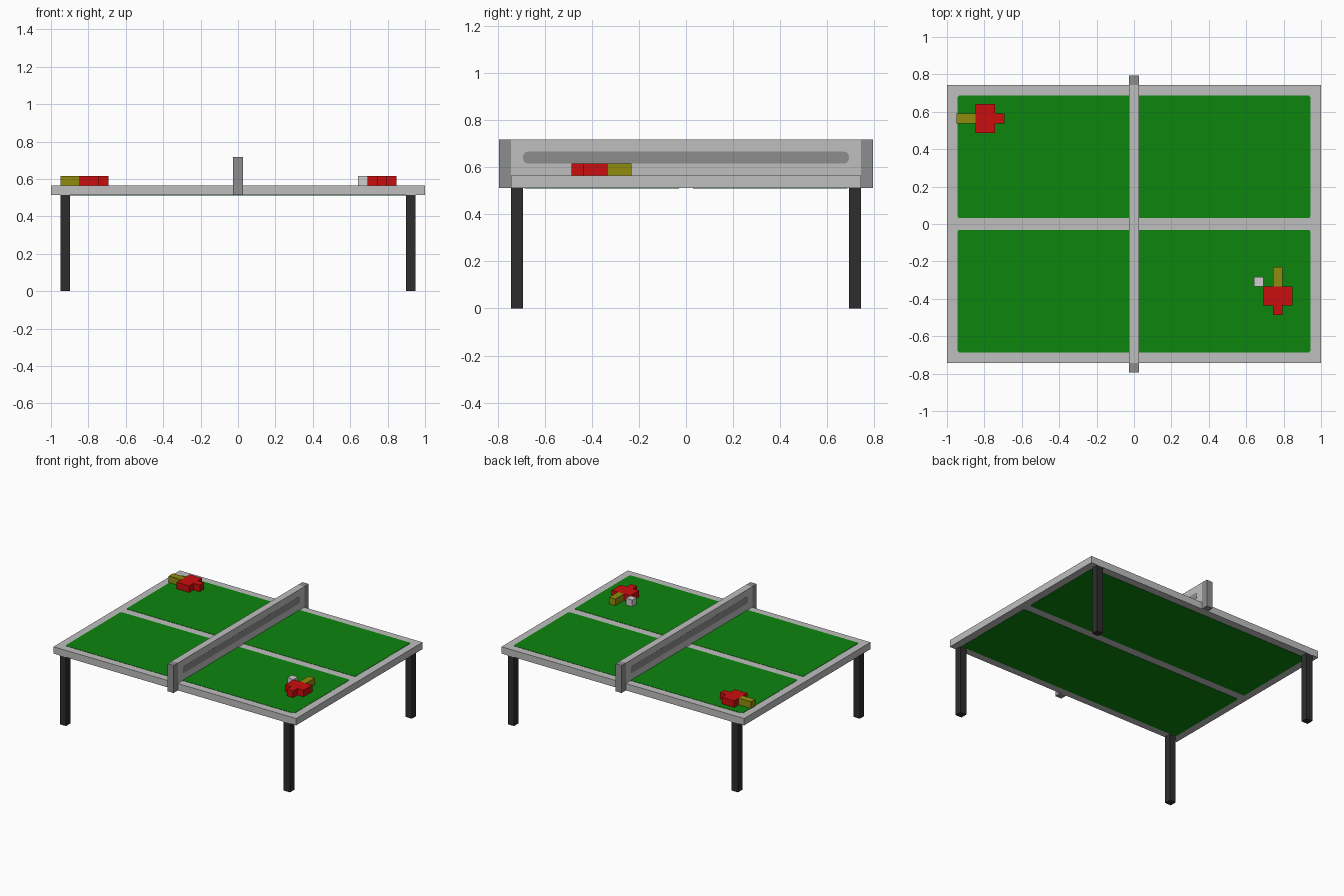
import bpy
import bmesh
import math
from mathutils import Matrix, Vector

cube = bpy.data.objects.get("Cube")
if cube:
    bpy.data.objects.remove(cube, do_unlink=True)

U = 2 / 39      # size of one block unit
PLATE = 0.04    # painted plate thickness in block units


def material(name, r, g, b):
    m = bpy.data.materials.new(name)
    m.use_nodes = True
    m.diffuse_color = (r, g, b, 1)
    m.node_tree.nodes["Principled BSDF"].inputs["Base Color"].default_value = (r, g, b, 1)
    return m


light_grey = material("light grey", 0.52, 0.52, 0.52)
mid_grey = material("mid grey", 0.27, 0.27, 0.27)
green = material("table green", 0.004, 0.235, 0.004)
red = material("paddle red", 0.6, 0.004, 0.004)
olive = material("handle olive", 0.28, 0.26, 0.004)
black = material("leg black", 0.027, 0.027, 0.027)
white = material("ball white", 0.62, 0.62, 0.62)


def finish(name, bm, mat):
    bmesh.ops.scale(bm, vec=(U, U, U), verts=bm.verts)
    bmesh.ops.recalc_face_normals(bm, faces=bm.faces)
    mesh = bpy.data.meshes.new(name)
    bm.to_mesh(mesh)
    bm.free()
    mesh.materials.append(mat)
    obj = bpy.data.objects.new(name, mesh)
    bpy.context.collection.objects.link(obj)
    return obj


def box(name, lo, hi, mat, round_axis=None, radius=0.25, turn=Matrix()):
    """Box between two corners; edges along round_axis can be rounded."""
    lo, hi = Vector(lo), Vector(hi)
    bm = bmesh.new()
    bmesh.ops.create_cube(bm, size=1)
    bmesh.ops.scale(bm, vec=hi - lo, verts=bm.verts)
    if round_axis is not None:
        edges = [e for e in bm.edges
                 if abs(e.verts[0].co[round_axis] - e.verts[1].co[round_axis]) > 1e-4]
        bmesh.ops.bevel(bm, geom=edges, offset=radius, segments=3, profile=0.5, affect='EDGES')
    bmesh.ops.translate(bm, vec=(lo + hi) / 2, verts=bm.verts)
    bmesh.ops.transform(bm, matrix=turn, verts=bm.verts)
    return finish(name, bm, mat)


# Table top with green panels above and below
box("table_top", (-19.5, -14.5, 10), (19.5, 14.5, 11), light_grey)
for side, y0, y1 in (("front", -13.4, -0.6), ("back", 0.6, 13.4)):
    for level, z in (("upper", 11), ("lower", 10 - PLATE)):
        box(f"{level}_{side}_panel", (-18.4, y0, z), (18.4, y1, z + PLATE), green, 2)

# Legs
for sx, xname in ((-1, "right"), (1, "left")):
    for sy, yname in ((-1, "front"), (1, "back")):
        x, y = 18 * sx, 14 * sy
        box(f"{yname}_{xname}_leg", (x - 0.5, y - 0.5, 0), (x + 0.5, y + 0.5, 10), black)

# Net with a rounded dark band on each side, and end posts
box("net", (-0.5, -14.5, 11), (0.5, 14.5, 14), light_grey)
for s, name in ((-1, "right"), (1, "left")):
    x = 0.5 * s
    box(f"{name}_net_band", (x - PLATE / 2, -13.5, 12), (x + PLATE / 2, 13.5, 13),
        mid_grey, 0, 0.4)
for s, name in ((-1, "front"), (1, "back")):
    y = 15 * s
    box(f"{name}_net_post", (-0.5, y - 0.5, 10), (0.5, y + 0.5, 14), mid_grey)


# Paddles: a stepped blade outline extruded upward, plus a handle
def paddle(name, x, y, angle):
    turn = Matrix.Translation((x, y, 11)) @ Matrix.Rotation(angle, 4, 'Z')
    half = [(0, 1.5), (2, 1.5), (2, 0.5), (3, 0.5)]
    outline = half + [(px, -py) for px, py in reversed(half)]
    bm = bmesh.new()
    face = bm.faces.new([bm.verts.new((px, py, 0)) for px, py in outline])
    up = bmesh.ops.extrude_face_region(bm, geom=[face])
    bmesh.ops.translate(bm, vec=(0, 0, 1),
                        verts=[v for v in up["geom"] if isinstance(v, bmesh.types.BMVert)])
    bmesh.ops.transform(bm, matrix=turn, verts=bm.verts)
    finish(f"{name}_paddle_blade", bm, red)
    box(f"{name}_paddle_handle", (-2, -0.5, 0), (0, 0.5, 1), olive, turn=turn)


paddle("back", -16.5, 11, 0)
paddle("front", 15, -6.5, -math.pi / 2)

# Ball
box("ball", (12.5, -6.5, 11), (13.5, -5.5, 12), white)
